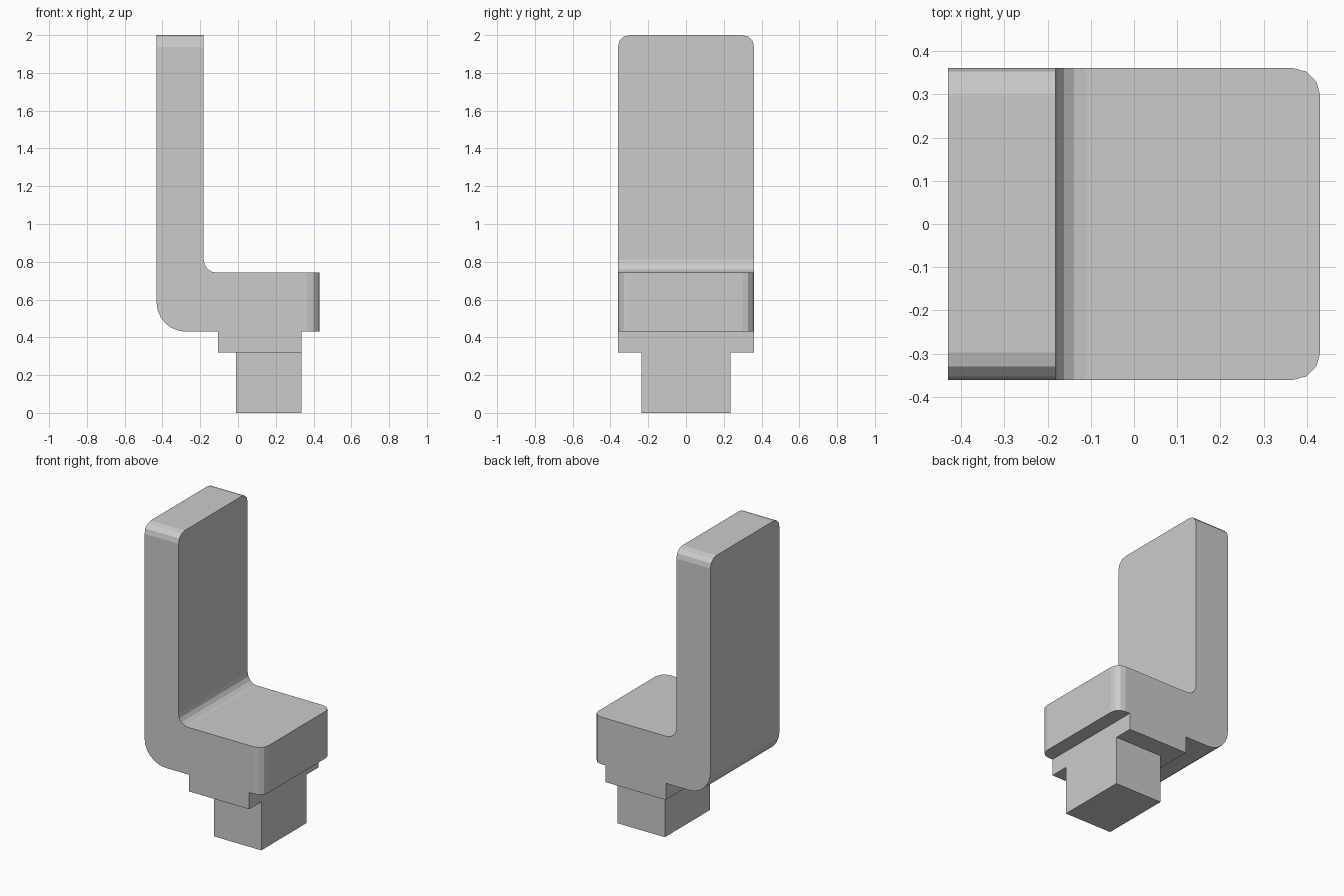
import bpy, bmesh

if "Cube" in bpy.data.objects:
    bpy.data.objects.remove(bpy.data.objects["Cube"])

HALF_X, HALF_Y = 0.431, 0.361


def make_object(name, bm):
    bmesh.ops.recalc_face_normals(bm, faces=bm.faces)
    mesh = bpy.data.meshes.new(name)
    bm.to_mesh(mesh)
    bm.free()
    obj = bpy.data.objects.new(name, mesh)
    bpy.context.collection.objects.link(obj)
    return obj


def extrude_profile(points, half_y):
    """Closed x-z profile extruded along y."""
    bm = bmesh.new()
    face = bm.faces.new([bm.verts.new((x, -half_y, z)) for x, z in points])
    new = bmesh.ops.extrude_face_region(bm, geom=[face])["geom"]
    verts = [v for v in new if isinstance(v, bmesh.types.BMVert)]
    bmesh.ops.translate(bm, verts=verts, vec=(0, 2 * half_y, 0))
    bmesh.ops.recalc_face_normals(bm, faces=bm.faces)
    return bm


def round_edges(bm, test, radius, segments):
    """Round every edge whose two ends both pass the test."""
    edges = [e for e in bm.edges if all(test(v.co) for v in e.verts)]
    bmesh.ops.bevel(bm, geom=edges, offset=radius, offset_type='OFFSET',
                    segments=segments, profile=0.5, affect='EDGES')


def near(a, b):
    return abs(a - b) < 1e-4


# Bracket: upright plate, seat slab and the step under it in one profile
bracket = extrude_profile([
    (-HALF_X, 0.43), (-0.105, 0.43), (-0.105, 0.32), (0.335, 0.32),
    (0.335, 0.43), (HALF_X, 0.43), (HALF_X, 0.742), (-0.182, 0.742),
    (-0.182, 2.0), (-HALF_X, 2.0)], HALF_Y)

# Outer bend, inner fillet, front slab corners
round_edges(bracket, lambda c: near(c.x, -HALF_X) and near(c.z, 0.43), 0.155, 6)
round_edges(bracket, lambda c: near(c.x, -0.182) and near(c.z, 0.742), 0.07, 4)
for side in (-HALF_Y, HALF_Y):
    # Vertical slab corner and top corner of the upright on this side
    round_edges(bracket, lambda c: near(c.x, HALF_X) and near(c.y, side), 0.063, 3)
    round_edges(bracket, lambda c: near(c.z, 2.0) and near(c.y, side), 0.063, 3)
make_object("bracket", bracket)

# Square peg below the step, flush with its front end
peg = extrude_profile([(-0.01, 0.0), (0.335, 0.0), (0.335, 0.32), (-0.01, 0.32)], 0.235)
make_object("mounting_peg", peg)
